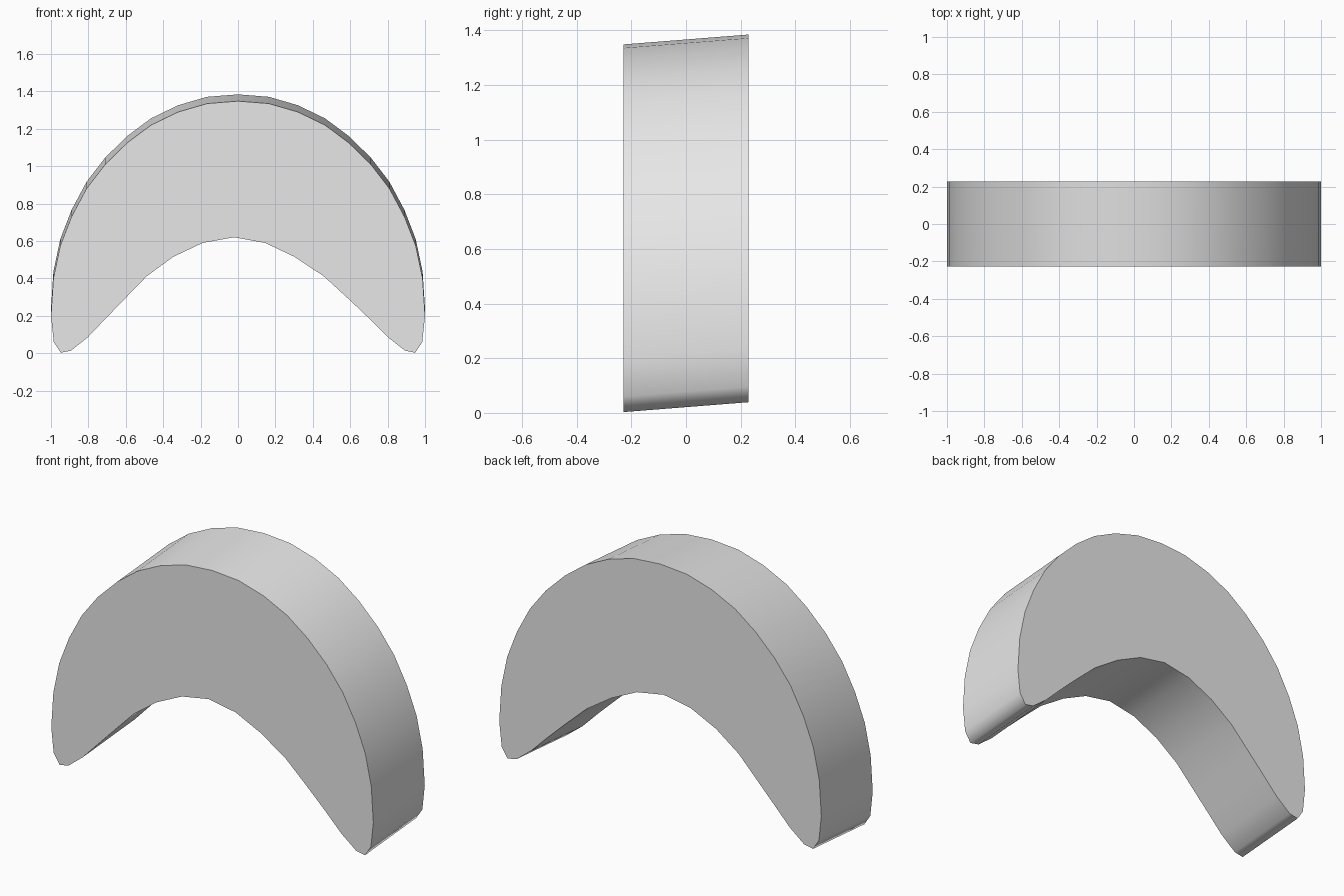
import bpy
import bmesh
import math

cube = bpy.data.objects.get("Cube")
if cube:
    bpy.data.objects.remove(cube, do_unlink=True)

HALF_DEPTH = 0.228
BACK_RISE = 0.036   # the back face sits slightly higher than the front

# Outer arch and rounded tip, from the crown down the left side
outer = [(0.165, 1.335), (0.32, 1.29), (0.465, 1.22), (0.59, 1.127),
         (0.71, 1.01), (0.81, 0.88), (0.89, 0.73), (0.95, 0.575),
         (0.987, 0.4), (1.0, 0.2), (0.985, 0.06), (0.948, 0.003)]
# Inner curve, from the tip back up to the centre
inner = [(0.893, 0.014), (0.803, 0.085), (0.705, 0.185), (0.605, 0.284),
         (0.473, 0.412), (0.325, 0.515), (0.167, 0.59)]


def mirrored(points):
    return [(-x, z) for x, z in reversed(points)]


# The inner curve leans a little to the right near its top
def lean(points):
    return [(x - 0.022 * min(1, z / 0.5) ** 2, z) for x, z in points]


outline = ([(0, 1.348)] + outer + lean(inner) + [(-0.022, 0.62)]
           + lean(mirrored(inner)) + mirrored(outer))

# Crescent: one profile pushed backwards and slightly upwards
bm = bmesh.new()
front = bm.faces.new([bm.verts.new((x, -HALF_DEPTH, z)) for x, z in outline])
result = bmesh.ops.extrude_face_region(bm, geom=[front], use_keep_orig=True)
back_verts = [g for g in result["geom"] if isinstance(g, bmesh.types.BMVert)]
bmesh.ops.translate(bm, verts=back_verts, vec=(0, 2 * HALF_DEPTH, BACK_RISE))
bmesh.ops.recalc_face_normals(bm, faces=bm.faces)
mesh = bpy.data.meshes.new("crescent_arch")
bm.to_mesh(mesh)
bm.free()

crescent = bpy.data.objects.new("crescent_arch", mesh)
bpy.context.collection.objects.link(crescent)

# Plain grey material
grey = bpy.data.materials.new("light_grey")
grey.use_nodes = True
colour = (0.8, 0.8, 0.8, 1)
grey.diffuse_color = colour
for node in grey.node_tree.nodes:
    if node.type == "BSDF_PRINCIPLED":
        node.inputs["Base Color"].default_value = colour
mesh.materials.append(grey)

# Smooth rim with crisp edges around the flat faces
bpy.ops.object.select_all(action="DESELECT")
crescent.select_set(True)
bpy.context.view_layer.objects.active = crescent
bpy.ops.object.shade_smooth_by_angle(angle=math.radians(70))
